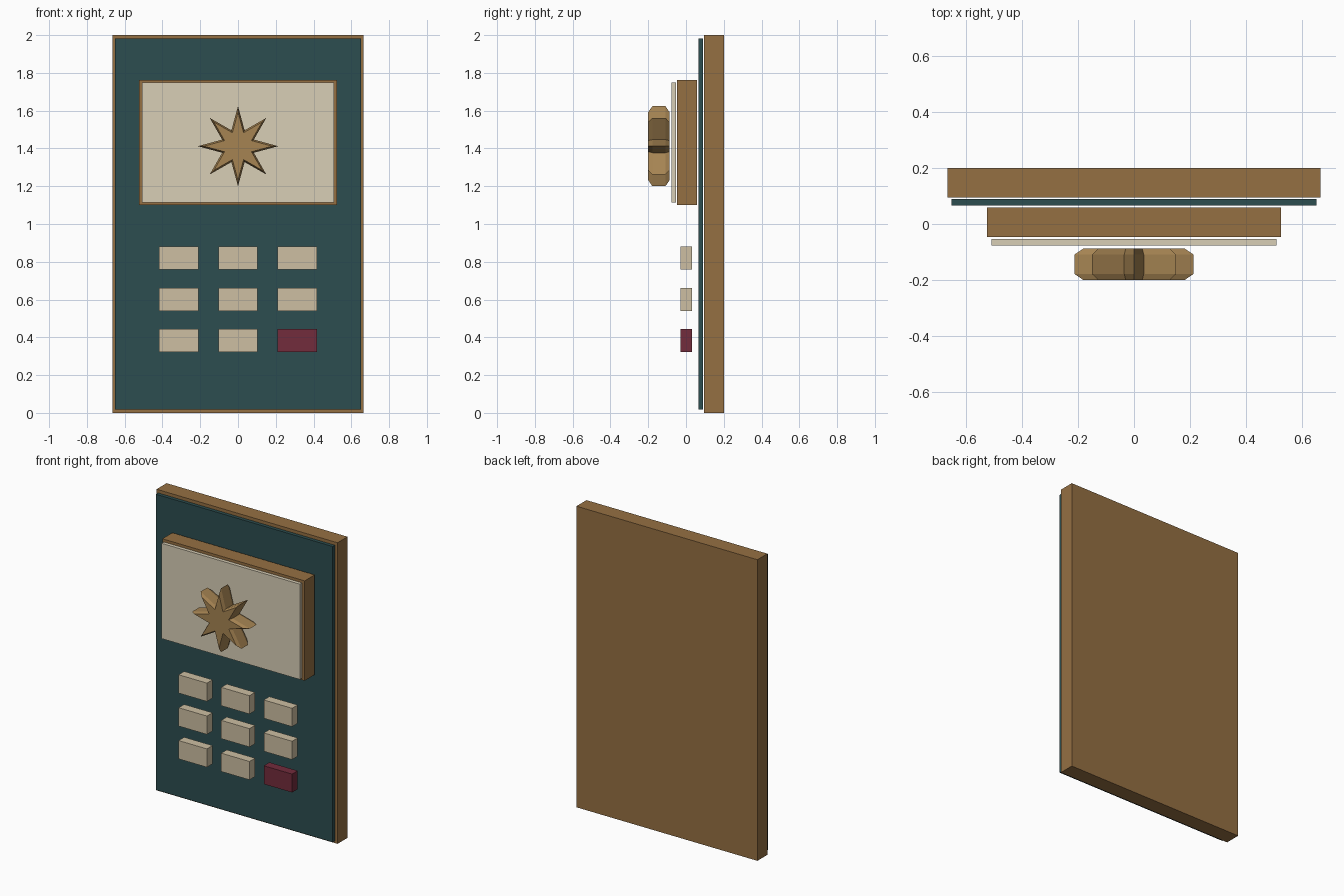
import bpy, bmesh
from math import sin, cos, pi

if "Cube" in bpy.data.objects:
    bpy.data.objects.remove(bpy.data.objects["Cube"])


def material(name, rgb):
    m = bpy.data.materials.new(name)
    m.diffuse_color = (*rgb, 1)
    m.use_nodes = True
    m.node_tree.nodes["Principled BSDF"].inputs["Base Color"].default_value = m.diffuse_color
    return m


wood = material("wood", (0.30, 0.16, 0.055))
green = material("green", (0.025, 0.075, 0.08))
cream = material("cream", (0.69, 0.62, 0.47))
ivory = material("ivory", (0.61, 0.52, 0.36))
red = material("red", (0.17, 0.025, 0.045))
brass = material("brass", (0.38, 0.23, 0.085))


def finish(name, bm, mat):
    bmesh.ops.recalc_face_normals(bm, faces=bm.faces)
    me = bpy.data.meshes.new(name)
    bm.to_mesh(me)
    bm.free()
    me.materials.append(mat)
    ob = bpy.data.objects.new(name, me)
    bpy.context.collection.objects.link(ob)
    return ob


def box(name, mat, x, y, z):
    bm = bmesh.new()
    bmesh.ops.create_cube(bm, size=1)
    for v in bm.verts:
        v.co = [lo + (c + 0.5) * (hi - lo) for c, (lo, hi) in zip(v.co, (x, y, z))]
    return finish(name, bm, mat)


# layered panel, back to front
box("back_board", wood, (-0.665, 0.665), (0.095, 0.2), (0, 2))
box("face_panel", green, (-0.65, 0.65), (0.066, 0.089), (0.018, 1.982))
box("screen_frame", wood, (-0.523, 0.523), (-0.047, 0.058), (1.10, 1.763))
box("screen", cream, (-0.508, 0.508), (-0.076, -0.053), (1.115, 1.748))

# three by three key grid, last key red
for row, z in enumerate((0.82, 0.601, 0.383)):
    for col, x in enumerate((-0.313, 0, 0.313)):
        last = row == 2 and col == 2
        box("red_key" if last else f"key_{row}_{col}", red if last else ivory,
            (x - 0.104, x + 0.104), (-0.028, 0.031), (z - 0.061, z + 0.061))

# eight-pointed star with chamfered front and back rims
bm = bmesh.new()
rings = []
for y, tip, valley in ((-0.2, 0.18, 0.077), (-0.178, 0.212, 0.091),
                       (-0.109, 0.212, 0.091), (-0.087, 0.18, 0.077)):
    ring = []
    for i in range(16):
        r, a = (valley if i % 2 else tip), i * pi / 8
        ring.append(bm.verts.new((r * cos(a), y, 1.412 + r * sin(a))))
    rings.append(ring)
for a, b in zip(rings, rings[1:]):
    for i in range(16):
        j = (i + 1) % 16
        bm.faces.new((a[i], a[j], b[j], b[i]))
bm.faces.new(rings[0])
bm.faces.new(rings[-1])
finish("star", bm, brass)
